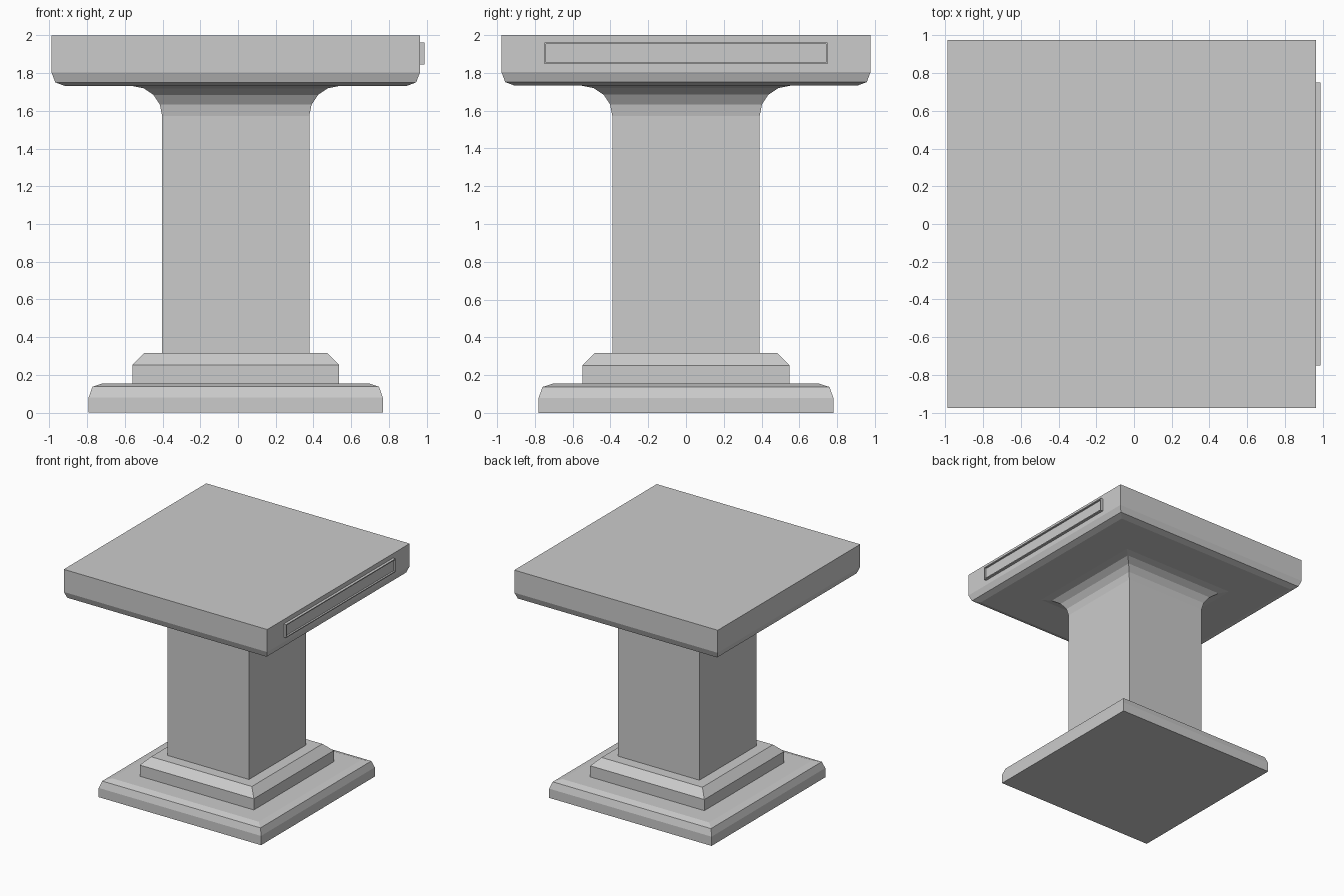
import bpy, bmesh
from math import sin, cos, pi

if "Cube" in bpy.data.objects:
    bpy.data.objects.remove(bpy.data.objects["Cube"])

CX = -0.012  # body sits slightly left so that body plus panel is centred


def make_object(name, bm):
    bmesh.ops.recalc_face_normals(bm, faces=bm.faces)
    mesh = bpy.data.meshes.new(name)
    bm.to_mesh(mesh)
    bm.free()
    obj = bpy.data.objects.new(name, mesh)
    bpy.context.collection.objects.link(obj)
    return obj


def square_loft(name, profile, cap_bottom=False, cap_top=False):
    """Sweep a (half width, z) profile round a square."""
    bm = bmesh.new()
    rings = [[bm.verts.new((CX + sx * h, sy * h, z))
              for sx, sy in ((-1, -1), (1, -1), (1, 1), (-1, 1))]
             for h, z in profile]
    for a, b in zip(rings, rings[1:]):
        for i in range(4):
            j = (i + 1) % 4
            bm.faces.new((a[i], a[j], b[j], b[i]))
    if cap_bottom:
        bm.faces.new(rings[0][::-1])
    if cap_top:
        bm.faces.new(rings[-1])
    # open lofts: make sure the sides face outward
    obj = make_object(name, bm)
    mesh = obj.data
    side = mesh.polygons[0]
    if side.normal.y > 0:
        mesh.flip_normals()
    return obj


# Base plinth with rounded upper edge
square_loft("base_plinth", [(0.78, 0), (0.78, 0.08), (0.76, 0.137),
                            (0.705, 0.155), (0.548, 0.155)], cap_bottom=True)

# Chamfered step
square_loft("base_step", [(0.548, 0.155), (0.548, 0.252),
                          (0.484, 0.317), (0.39, 0.317)])

# Column flaring into the slab with a four-segment cove
R = 0.16
cove = [(0.55 - R * cos(t), 1.572 + R * sin(t))
        for t in (i * pi / 8 for i in range(5))]
square_loft("column", [(0.39, 0.317)] + cove)

# Top slab with rounded lower edge
square_loft("top_slab", [(0.55, 1.732), (0.905, 1.732), (0.957, 1.751),
                         (0.977, 1.804), (0.977, 2.0)], cap_top=True)
slab = bpy.data.objects["top_slab"]
if slab.data.polygons[-1].normal.z < 0:
    slab.data.flip_normals()

# Side panel: thin raised frame around a recessed field
bm = bmesh.new()
bmesh.ops.create_cube(bm, size=1)
for v in bm.verts:
    v.co = (0.976 + v.co.x * 0.024, v.co.y * 1.5, 1.904 + v.co.z * 0.116)
front = max(bm.faces, key=lambda f: f.calc_center_median().x)
bmesh.ops.inset_region(bm, faces=[front], thickness=0.012)
ext = bmesh.ops.extrude_discrete_faces(bm, faces=[front])
for v in ext["faces"][0].verts:
    v.co.x -= 0.015
make_object("side_panel", bm)
